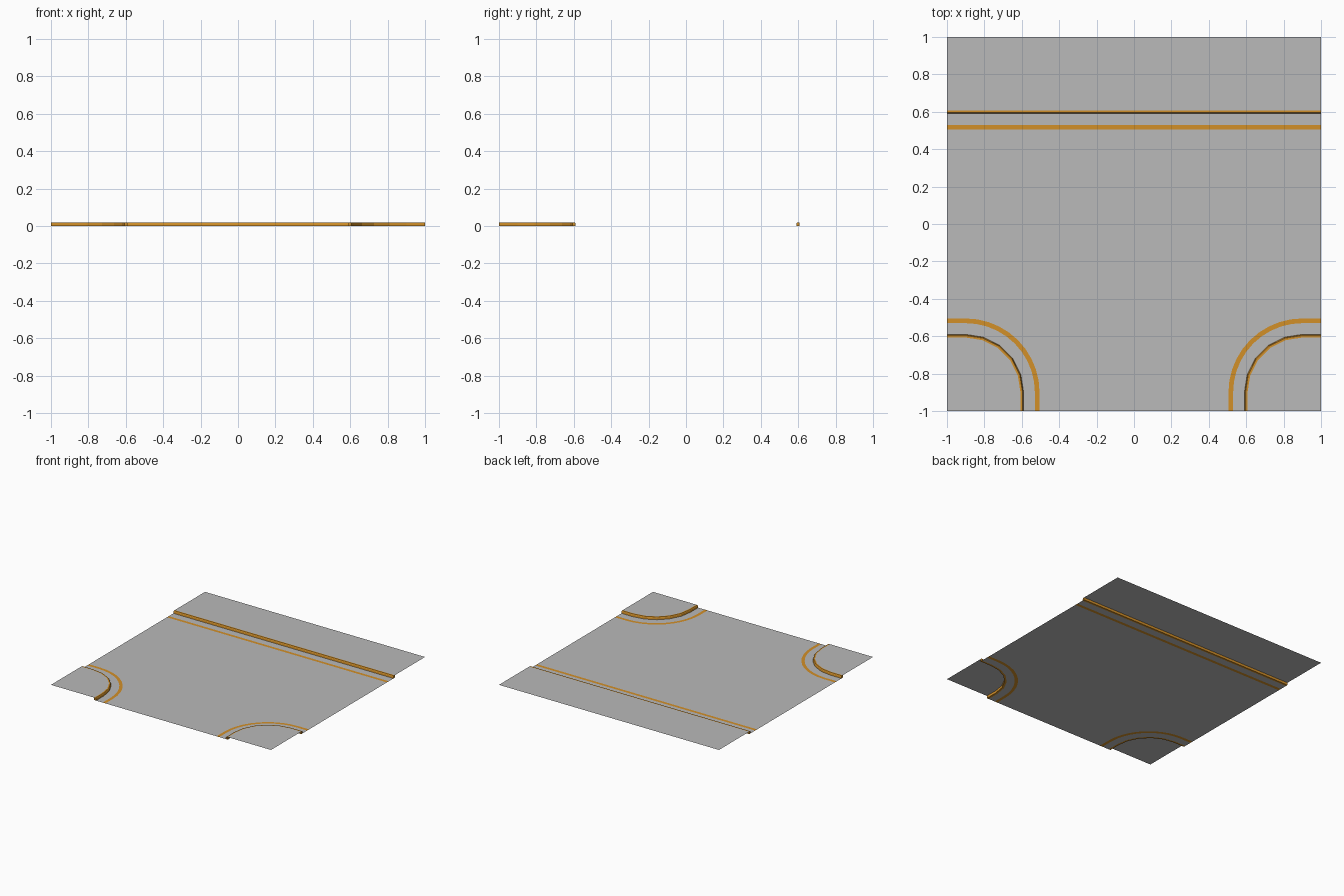
import bpy, bmesh
from math import sin, cos, pi

if "Cube" in bpy.data.objects:
    bpy.data.objects.remove(bpy.data.objects["Cube"], do_unlink=True)

EDGE, TOP, KERB_W = 0.59, 0.02, 0.017      # road edge, kerb height, kerb width
LINE_OUT, LINE_IN = -0.06, -0.085          # painted line, offset from road edge


def material(name, color):
    m = bpy.data.materials.new(name)
    m.use_nodes = True
    m.diffuse_color = color
    m.node_tree.nodes["Principled BSDF"].inputs["Base Color"].default_value = color
    return m


GREY = material("asphalt grey", (0.49, 0.49, 0.49, 1))
ORANGE = material("line orange", (0.65, 0.28, 0.022, 1))


# Paths at offset d from the road edge, positive towards the pavement
def back_path(d, n=1):
    return [(-1, EDGE + d), (1, EDGE + d)]


def corner_path(side, n):
    def path(d, n=n):
        r, c = 0.9 - EDGE - d, 0.9
        arc = [(c - r * sin(pi / 2 * i / n), c - r * cos(pi / 2 * i / n))
               for i in range(n + 1)]
        pts = [(1, EDGE + d)] + [(x, y) for x, y in arc] + [(EDGE + d, 1)]
        return [(side * x, -y) for x, y in pts]
    return path


def make_object(name, bm, mats):
    me = bpy.data.meshes.new(name)
    bm.to_mesh(me)
    bm.free()
    for m in mats:
        me.materials.append(m)
    ob = bpy.data.objects.new(name, me)
    bpy.context.collection.objects.link(ob)
    return ob


def flat_face(bm, pts, z, mat=0):
    f = bm.faces.new([bm.verts.new((x, y, z)) for x, y in pts])
    f.normal_update()
    if f.normal.z < 0:
        f.normal_flip()
    f.material_index = mat


def strip(bm, a, b, z, mat):
    for i in range(len(a) - 1):
        flat_face(bm, [a[i], a[i + 1], b[i + 1], b[i]], z, mat)


# Kerb: closed bevelled profile swept along a path
def kerb(name, path):
    profile = [(0, 0), (0.002, 0.015), (0.006, TOP), (KERB_W, TOP), (KERB_W, 0)]
    bm = bmesh.new()
    rows = [[bm.verts.new((x, y, z)) for x, y in path(d)] for d, z in profile]
    for k, a in enumerate(rows):
        b = rows[(k + 1) % len(rows)]
        for i in range(len(a) - 1):
            bm.faces.new((a[i], a[i + 1], b[i + 1], b[i]))
    for end in (0, -1):
        bm.faces.new([r[end] for r in rows])
    bmesh.ops.recalc_face_normals(bm, faces=bm.faces)
    make_object(name, bm, [ORANGE])


def pavement(name, path, outer):
    bm = bmesh.new()
    flat_face(bm, path(KERB_W) + outer, TOP)
    make_object(name, bm, [GREY])


left_kerb, right_kerb = corner_path(1, 5), corner_path(-1, 5)
left_line, right_line = corner_path(1, 10), corner_path(-1, 10)

# Road surface with the painted lines as its own faces
road = bmesh.new()
for edge, line in ((back_path, back_path), (left_kerb, left_line), (right_kerb, right_line)):
    flat_face(road, edge(0) + line(LINE_OUT)[::-1], 0)
    strip(road, line(LINE_OUT), line(LINE_IN), 0, 1)
flat_face(road, back_path(LINE_IN) + left_line(LINE_IN) + right_line(LINE_IN)[::-1], 0)
bmesh.ops.remove_doubles(road, verts=road.verts, dist=0.0001)
make_object("road_surface", road, [GREY, ORANGE])

# Kerbs and raised pavements
kerb("back_kerb", back_path)
kerb("left_corner_kerb", left_kerb)
kerb("right_corner_kerb", right_kerb)
pavement("back_pavement", back_path, [(1, 1), (-1, 1)])
pavement("left_corner_pavement", left_kerb, [(1, -1)])
pavement("right_corner_pavement", right_kerb, [(-1, -1)])
